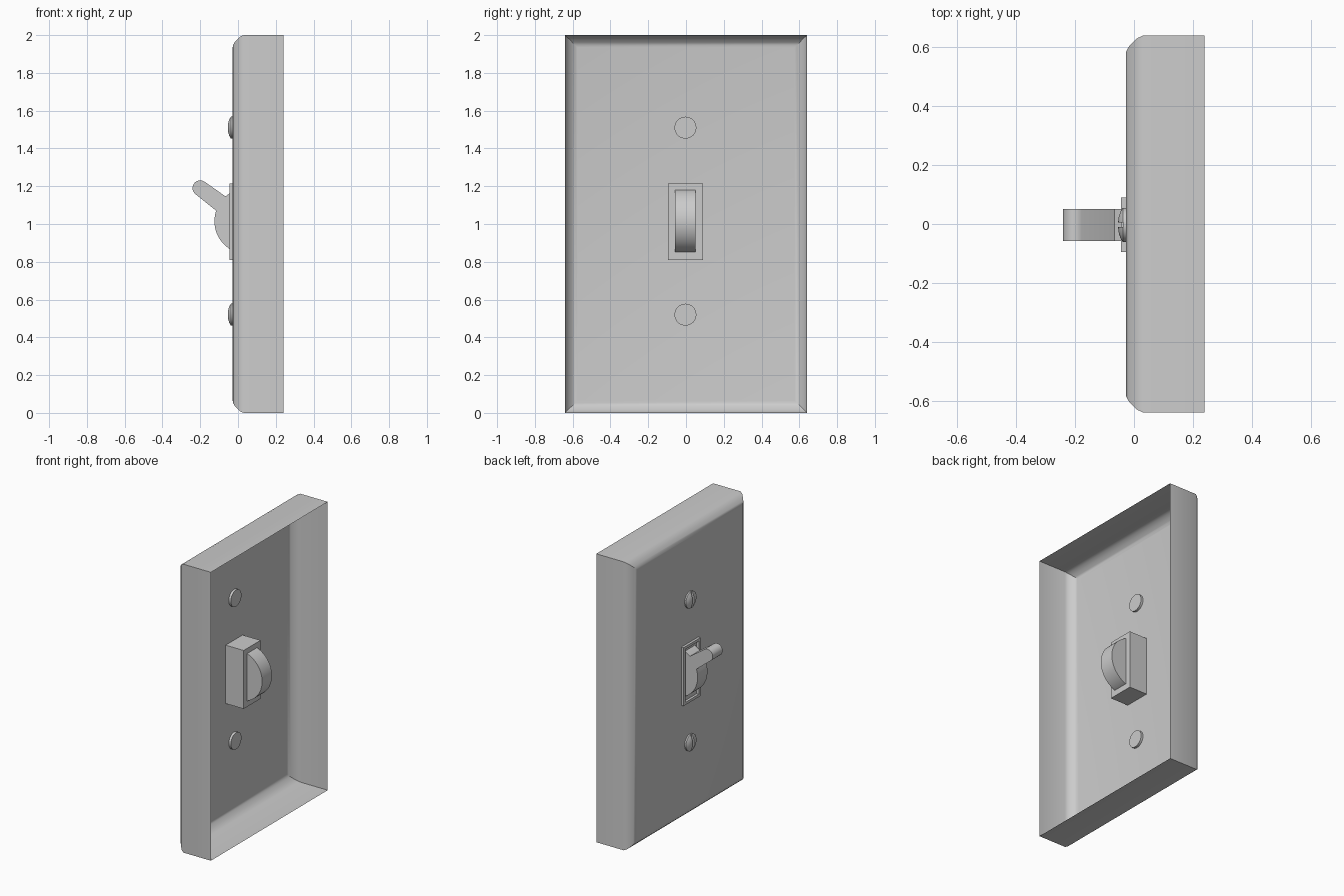
import bpy, bmesh
from math import sin, cos, radians
from mathutils import Matrix, Vector

if "Cube" in bpy.data.objects:
    bpy.data.objects.remove(bpy.data.objects["Cube"])

GREY = (0.6, 0.6, 0.6, 1)
mat = bpy.data.materials.new("light grey")
mat.use_nodes = True
mat.diffuse_color = GREY
mat.node_tree.nodes["Principled BSDF"].inputs["Base Color"].default_value = GREY


def finish(bm, name, angle=35, fix=True):
    if fix:
        bmesh.ops.recalc_face_normals(bm, faces=bm.faces)
    mesh = bpy.data.meshes.new(name)
    bm.to_mesh(mesh)
    bm.free()
    mesh.materials.append(mat)
    obj = bpy.data.objects.new(name, mesh)
    bpy.context.collection.objects.link(obj)
    bpy.ops.object.select_all(action="DESELECT")
    obj.select_set(True)
    bpy.context.view_layer.objects.active = obj
    bpy.ops.object.shade_smooth_by_angle(angle=radians(angle))
    return obj


def box(bm, lo, hi):
    lo, hi = Vector(lo), Vector(hi)
    size = Matrix.Diagonal((*(hi - lo), 1))
    return bmesh.ops.create_cube(bm, size=1, matrix=Matrix.Translation((lo + hi) / 2) @ size)


def arc(cx, cz, r, start, end, n):
    angles = [radians(start + (end - start) * i / n) for i in range(n + 1)]
    return [(cx + r * cos(a), cz + r * sin(a)) for a in angles]


# Wall plate: thin open-backed shell with a rounded front rim
bm = bmesh.new()
profile = [(0.24, 0), (0.03, 0), (0.012, 0.008), (-0.005, 0.023),
           (-0.018, 0.038), (-0.026, 0.052), (-0.028, 0.065)]
rings = []
for x, inset in profile:
    w, h = 0.64 - inset, 1 - inset
    rings.append([bm.verts.new((x, sy * w, 1 + sz * h))
                  for sy, sz in ((-1, -1), (1, -1), (1, 1), (-1, 1))])
for a, b in zip(rings, rings[1:]):
    for i in range(4):
        j = (i + 1) % 4
        bm.faces.new((a[i], a[j], b[j], b[i]))
bm.faces.new(rings[-1])
bmesh.ops.recalc_face_normals(bm, faces=bm.faces)
front = min(bm.faces, key=lambda f: f.calc_center_median().x)
if front.normal.x > 0:
    bmesh.ops.reverse_faces(bm, faces=bm.faces)
finish(bm, "wall_plate", 40, fix=False)

# Switch housing: block with a recessed front opening
bm = bmesh.new()
box(bm, (-0.045, -0.095, 0.81), (0.11, 0.09, 1.215))
bm.faces.ensure_lookup_table()
face = min(bm.faces, key=lambda f: f.calc_center_median().x)
bmesh.ops.inset_region(bm, faces=[face], thickness=0.026)
pocket = bmesh.ops.extrude_face_region(bm, geom=[face])
verts = [g for g in pocket["geom"] if isinstance(g, bmesh.types.BMVert)]
bmesh.ops.translate(bm, verts=verts, vec=(0.09, 0, 0))
bmesh.ops.delete(bm, geom=[face], context="FACES_ONLY")
finish(bm, "switch_housing")

# Toggle: round rocker body with a raised lever, extruded across the width
outline = arc(0.05, 1.015, 0.175, 131.5, -198.5, 44) + arc(-0.2, 1.19, 0.041, 237, 57, 12)
bm = bmesh.new()
side = bm.faces.new([bm.verts.new((x, -0.057, z)) for x, z in outline])
ext = bmesh.ops.extrude_face_region(bm, geom=[side])
verts = [g for g in ext["geom"] if isinstance(g, bmesh.types.BMVert)]
bmesh.ops.translate(bm, verts=verts, vec=(0, 0.108, 0))
finish(bm, "toggle")

# Screws: domed slotted heads with flat backs
for name, z in (("upper_screw", 1.51), ("lower_screw", 0.52)):
    bm = bmesh.new()
    dome = [(-0.012, 0), (-0.012, 0.058), (-0.038, 0.058), (-0.046, 0.045),
            (-0.052, 0.026), (-0.055, 0)]
    pts = [bm.verts.new((x, r - 0.003, z)) for x, r in dome]
    edges = [bm.edges.new(p) for p in zip(pts, pts[1:])]
    bmesh.ops.spin(bm, geom=pts + edges, cent=(0, -0.003, z), axis=(1, 0, 0),
                   angle=radians(360), steps=32, use_duplicate=False)
    bmesh.ops.remove_doubles(bm, verts=bm.verts, dist=0.0005)
    screw = finish(bm, name)
    cut = bmesh.new()
    box(cut, (-0.1, -0.011, z - 0.1), (-0.036, 0.005, z + 0.1))
    cutter = finish(cut, "slot_cutter")
    cutter.hide_render = True
    mod = screw.modifiers.new("slot", "BOOLEAN")
    mod.operation, mod.solver, mod.object = "DIFFERENCE", "EXACT", cutter
    bpy.context.view_layer.objects.active = screw
    bpy.ops.object.modifier_apply(modifier=mod.name)
    bpy.data.objects.remove(cutter)
    bpy.ops.object.select_all(action="DESELECT")
    screw.select_set(True)
    bpy.ops.object.shade_smooth_by_angle(angle=radians(35))
